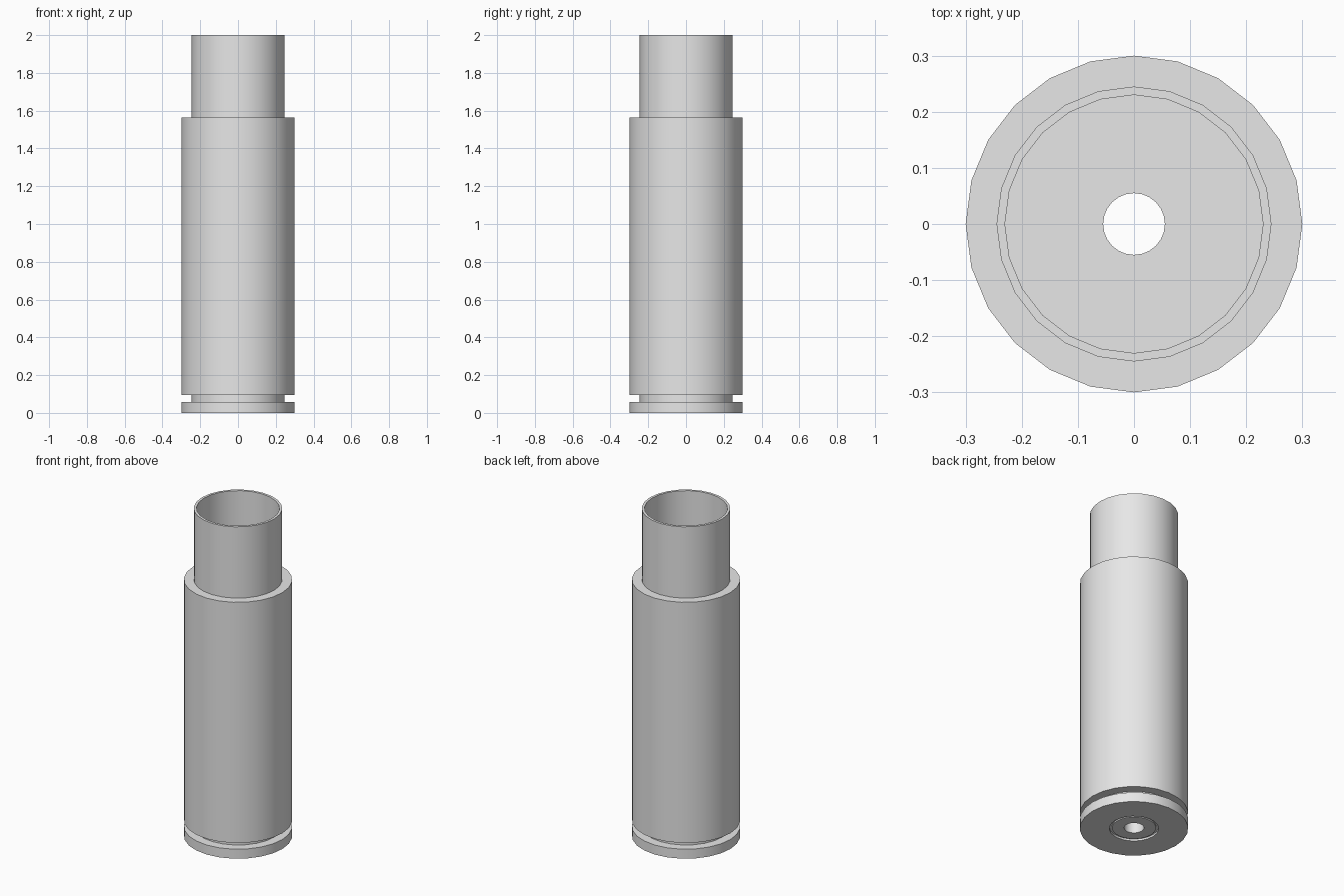
import bpy, bmesh, math

cube = bpy.data.objects.get("Cube")
if cube:
    bpy.data.objects.remove(cube, do_unlink=True)

SIDES = 24

metal = bpy.data.materials.new("plain_grey")
metal.use_nodes = True
GREY = (0.8, 0.8, 0.8, 1)
metal.diffuse_color = GREY
metal.node_tree.nodes["Principled BSDF"].inputs["Base Color"].default_value = GREY


def lathe(name, profile):
    """Revolve a closed (radius, height) outline around the z axis."""
    bm = bmesh.new()
    rings = []
    for r, z in profile:
        rings.append([bm.verts.new((r * math.cos(a), r * math.sin(a), z))
                      for a in (math.tau * i / SIDES for i in range(SIDES))])
    for low, high in zip(rings, rings[1:] + rings[:1]):
        for i in range(SIDES):
            j = (i + 1) % SIDES
            bm.faces.new((low[i], low[j], high[j], high[i]))
    bmesh.ops.recalc_face_normals(bm, faces=bm.faces)
    mesh = bpy.data.meshes.new(name)
    bm.to_mesh(mesh)
    bm.free()
    mesh.materials.append(metal)
    obj = bpy.data.objects.new(name, mesh)
    bpy.context.collection.objects.link(obj)
    bpy.ops.object.select_all(action='DESELECT')
    obj.select_set(True)
    bpy.context.view_layer.objects.active = obj
    bpy.ops.object.shade_smooth_by_angle(angle=math.radians(30))
    return obj


HOLE, POCKET, BORE, NECK, BODY = 0.055, 0.137, 0.23, 0.245, 0.3

# Hollow case: rim, groove, body, shoulder, neck, bore, floor and base pocket
lathe("case", [
    (POCKET, 0), (BODY, 0), (BODY, 0.058),
    (NECK, 0.058), (NECK, 0.096), (BODY, 0.096),
    (BODY, 1.565), (NECK, 1.565), (NECK, 2),
    (BORE, 2), (BORE, 0.13), (HOLE, 0.13),
    (HOLE, 0.09), (POCKET, 0.09),
])

# Pierced disc in the base pocket, with a narrow gap around it
lathe("base_disc", [
    (HOLE, 0.004), (0.122, 0.004), (0.122, 0.012),
    (POCKET, 0.012), (POCKET, 0.09), (HOLE, 0.09),
])
